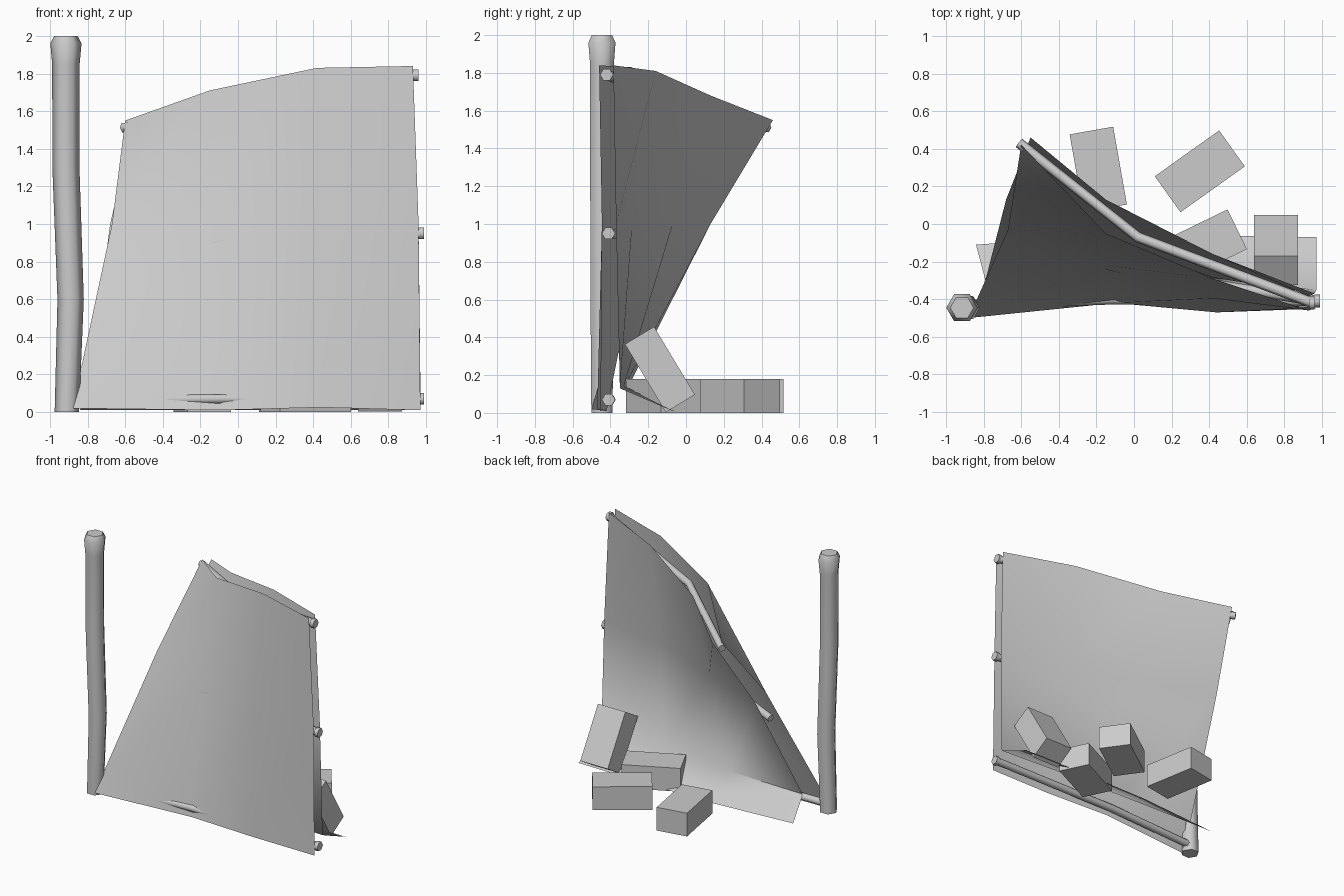
import bpy, bmesh, math
from mathutils import Vector, Euler

cube = bpy.data.objects.get("Cube")
if cube:
    bpy.data.objects.remove(cube, do_unlink=True)

grey = bpy.data.materials.new("plain_grey")
grey.use_nodes = True
colour = (0.6, 0.6, 0.6, 1)
grey.diffuse_color = colour
grey.node_tree.nodes["Principled BSDF"].inputs["Base Color"].default_value = colour


def finish(name, bm, smooth_angle=None):
    """Turn a bmesh into a named, coloured object."""
    mesh = bpy.data.meshes.new(name)
    bm.to_mesh(mesh)
    bm.free()
    mesh.materials.append(grey)
    obj = bpy.data.objects.new(name, mesh)
    bpy.context.collection.objects.link(obj)
    if smooth_angle:
        bpy.ops.object.select_all(action="DESELECT")
        obj.select_set(True)
        bpy.context.view_layer.objects.active = obj
        bpy.ops.object.shade_smooth_by_angle(angle=math.radians(smooth_angle))
    return obj


def sheet(name, rows, flip):
    """Thin bent panel through rows of points, listed bottom to top."""
    bm = bmesh.new()
    grid = [[bm.verts.new(p) for p in row] for row in rows]
    for low, high in zip(grid, grid[1:]):
        for i in range(len(low) - 1):
            quad = [low[i], low[i + 1], high[i + 1], high[i]]
            bm.faces.new(quad[::-1] if flip else quad)
    return finish(name, bm, 80)


def tube(name, path, radii, sides=6, level=False):
    """Capped bar along a path; level keeps every ring horizontal."""
    bm = bmesh.new()
    pts = [Vector(p) for p in path]
    rings = []
    for i, p in enumerate(pts):
        along = (pts[min(i + 1, len(pts) - 1)] - pts[max(i - 1, 0)]).normalized()
        if level:
            u, v = Vector((1, 0, 0)), Vector((0, 1, 0))
        else:
            u = along.cross(Vector((0, 0, 1))).normalized()
            v = u.cross(along)
        ring = []
        for k in range(sides):
            a = math.tau * k / sides
            ring.append(bm.verts.new(p + radii[i] * (u * math.cos(a) + v * math.sin(a))))
        rings.append(ring)
    for a, b in zip(rings, rings[1:]):
        for k in range(sides):
            n = (k + 1) % sides
            bm.faces.new((a[k], a[n], b[n], b[k]))
    bm.faces.new(rings[0][::-1])
    bm.faces.new(rings[-1])
    bmesh.ops.recalc_face_normals(bm, faces=bm.faces)
    return finish(name, bm, 62)


def brick(name, centre, turn):
    bm = bmesh.new()
    bmesh.ops.create_cube(bm, size=1)
    rot = Euler([math.radians(a) for a in turn])
    for v in bm.verts:
        size = Vector((v.co.x * .42, v.co.y * .235, v.co.z * .18))
        size.rotate(rot)
        v.co = size + Vector(centre)
    return finish(name, bm)


# Leaning front panel
sheet("front_panel", [
    [(-.88, -.5, .02), (-.1, -.42, .01), (.44, -.47, .025), (.97, -.45, .01)],
    [(-.67, -.03, 1), (-.15, -.22, 1), (.42, -.395, 1), (.96, -.445, 1)],
    [(-.6, .42, 1.55), (-.15, -.05, 1.71), (.42, -.29, 1.83), (.93, -.46, 1.84)],
], False)

# Back panel with its lower edge kicked out along the ground
sheet("back_panel", [
    [(-.84, -.11, .01), (-.15, -.06, .01), (.42, -.06, .01), (.97, -.07, .01)],
    [(-.79, -.3, .15), (-.15, -.32, .15), (.42, -.33, .14), (.97, -.35, .13)],
    [(-.68, .13, 1), (-.15, -.07, 1), (.42, -.285, 1), (.96, -.37, 1)],
    [(-.55, .46, 1.55), (-.15, .13, 1.68), (.42, -.16, 1.81), (.93, -.385, 1.84)],
], True)

# Bent rails held between the panels
rails = {
    "top_rail": [(-.61, .43, 1.51), (.02, -.07, 1.65), (.95, -.42, 1.79)],
    "middle_rail": [(-.67, -.08, .79), (.06, -.265, .94), (.98, -.41, .95)],
    "bottom_rail": [(-.88, -.43, .06), (-.12, -.4, .07), (.98, -.41, .07)],
}
for name, path in rails.items():
    tube(name, path, [.028] * len(path))
    end = Vector(path[-1])
    tube(name + "_end", [end - Vector((.02, 0, 0)), end + Vector((.01, 0, 0))], [.035] * 2)

# Slightly crooked six-sided post
post = [(-.91, 0, .065), (-.89, .6, .07), (-.915, 1.3, .072),
        (-.915, 1.85, .073), (-.915, 1.96, .083), (-.915, 2, .062)]
tube("post", [(x, -.445, z) for x, z, r in post], [r for x, z, r in post], level=True)

# Fallen bricks behind
brick("brick_back_right", (-.19, .29, .09), (0, 0, 100))
brick("brick_back_left", (.35, .28, .09), (0, 0, 35.5))
brick("brick_inner", (.36, -.12, .09), (0, 0, 26))
leaning = brick("brick_leaning", (0, 0, 0), (0, 90, 90))
leaning.location = (.755, -.138, .23)
leaning.rotation_euler = (math.radians(31), 0, 0)
